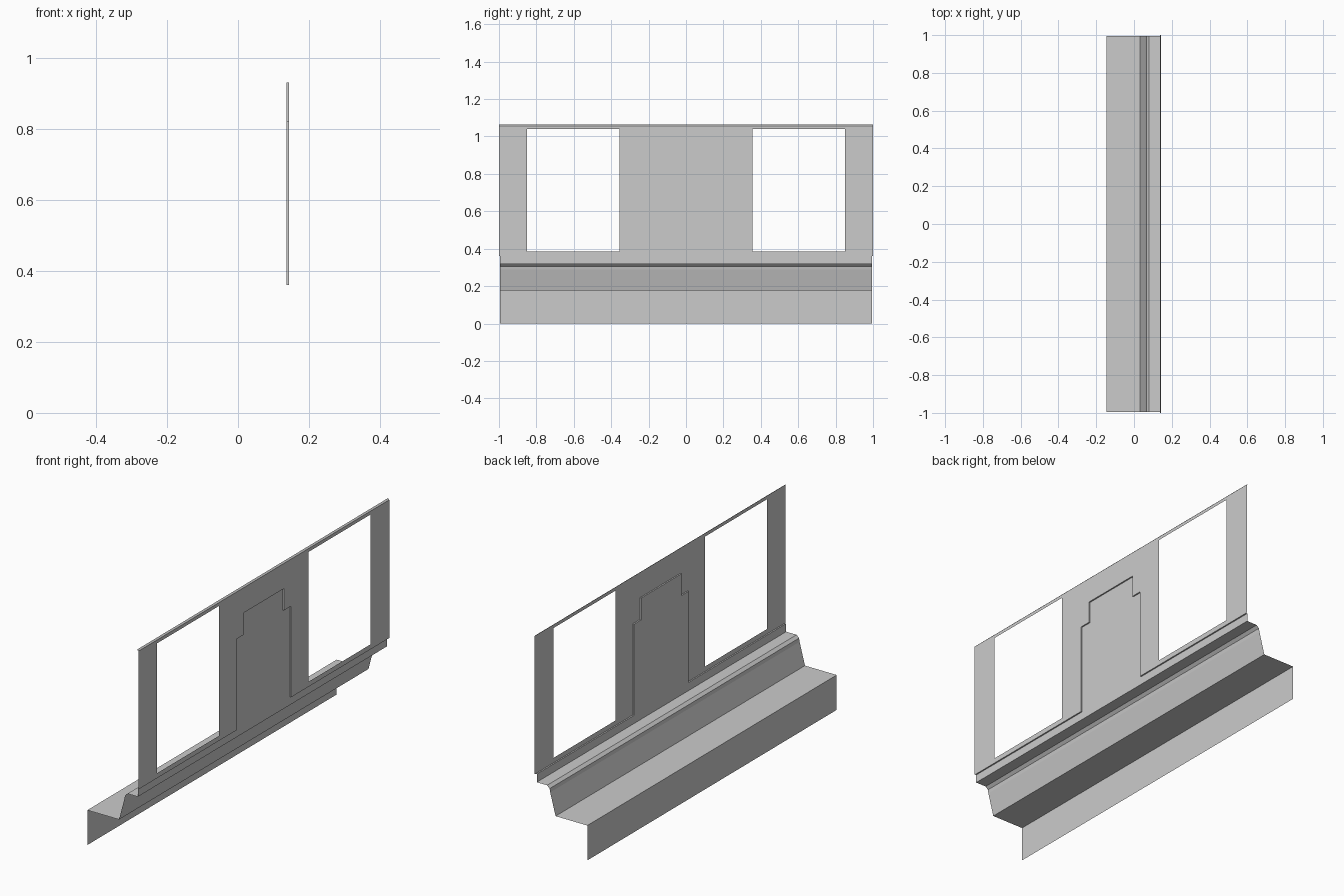
import bpy, bmesh

if "Cube" in bpy.data.objects:
    bpy.data.objects.remove(bpy.data.objects["Cube"])

OUTER, INNER = 0.144, 0.137          # wall plane and recessed plane (x)
HALF, SKIRT_HALF = 1.0, 0.994        # half lengths (y)


def finish(name, bm):
    """Weld, clean and link a mesh as a named object."""
    bmesh.ops.remove_doubles(bm, verts=bm.verts, dist=1e-4)
    bmesh.ops.dissolve_limit(bm, angle_limit=0.01, verts=bm.verts, edges=bm.edges)
    mesh = bpy.data.meshes.new(name)
    bm.to_mesh(mesh)
    bm.free()
    obj = bpy.data.objects.new(name, mesh)
    bpy.context.collection.objects.link(obj)
    return obj


def mirror_y(obj):
    mod = obj.modifiers.new("mirror", 'MIRROR')
    mod.use_axis = (False, True, False)
    mod.use_clip = True


def face(bm, points):
    bm.faces.new([bm.verts.new(p) for p in points])


def sweep(name, profile, half):
    """Sheet made by running an (x, z) profile along y."""
    bm = bmesh.new()
    for (x0, z0), (x1, z1) in zip(profile, profile[1:]):
        face(bm, [(x0, -half, z0), (x0, half, z0), (x1, half, z1), (x1, -half, z1)])
    return finish(name, bm)


# Stepped skirt under the wall
sweep("lower_skirt", [(-0.145, 0), (-0.145, 0.176), (0.032, 0.176), (0.062, 0.288),
                      (0.065, 0.306), (0.079, 0.319), (INNER, 0.319), (INNER, 0.36)],
      SKIRT_HALF)

# Folded top lip
sweep("top_lip", [(OUTER, 1.057), (INNER, 1.064)], HALF)

# Wall with window openings and stepped central recess, one half mirrored
ys = [0, 0.16, 0.217, 0.356, 0.85, HALF]
zs = [0.36, 0.385, 0.82, 0.93, 1.04, 1.057]
wall, recess = bmesh.new(), bmesh.new()
for y0, y1 in zip(ys, ys[1:]):
    for z0, z1 in zip(zs, zs[1:]):
        is_window = y0 == 0.356 and 0.385 <= z0 < 1.04
        is_recess = (y1 <= 0.16 and z1 <= 0.93) or (y1 <= 0.217 and z1 <= 0.82)
        if is_window:
            continue
        x = INNER if is_recess else OUTER
        face(recess if is_recess else wall,
             [(x, y0, z0), (x, y1, z0), (x, y1, z1), (x, y0, z1)])
mirror_y(finish("window_wall", wall))
mirror_y(finish("recessed_panel", recess))

# Narrow step joining the recessed and outer planes
bm = bmesh.new()
outline = [(0, 0.93), (0.16, 0.93), (0.16, 0.82), (0.217, 0.82), (0.217, 0.36), (SKIRT_HALF, 0.36)]
for (y0, z0), (y1, z1) in zip(outline, outline[1:]):
    face(bm, [(INNER, y0, z0), (OUTER, y0, z0), (OUTER, y1, z1), (INNER, y1, z1)])
mirror_y(finish("recess_step", bm))
